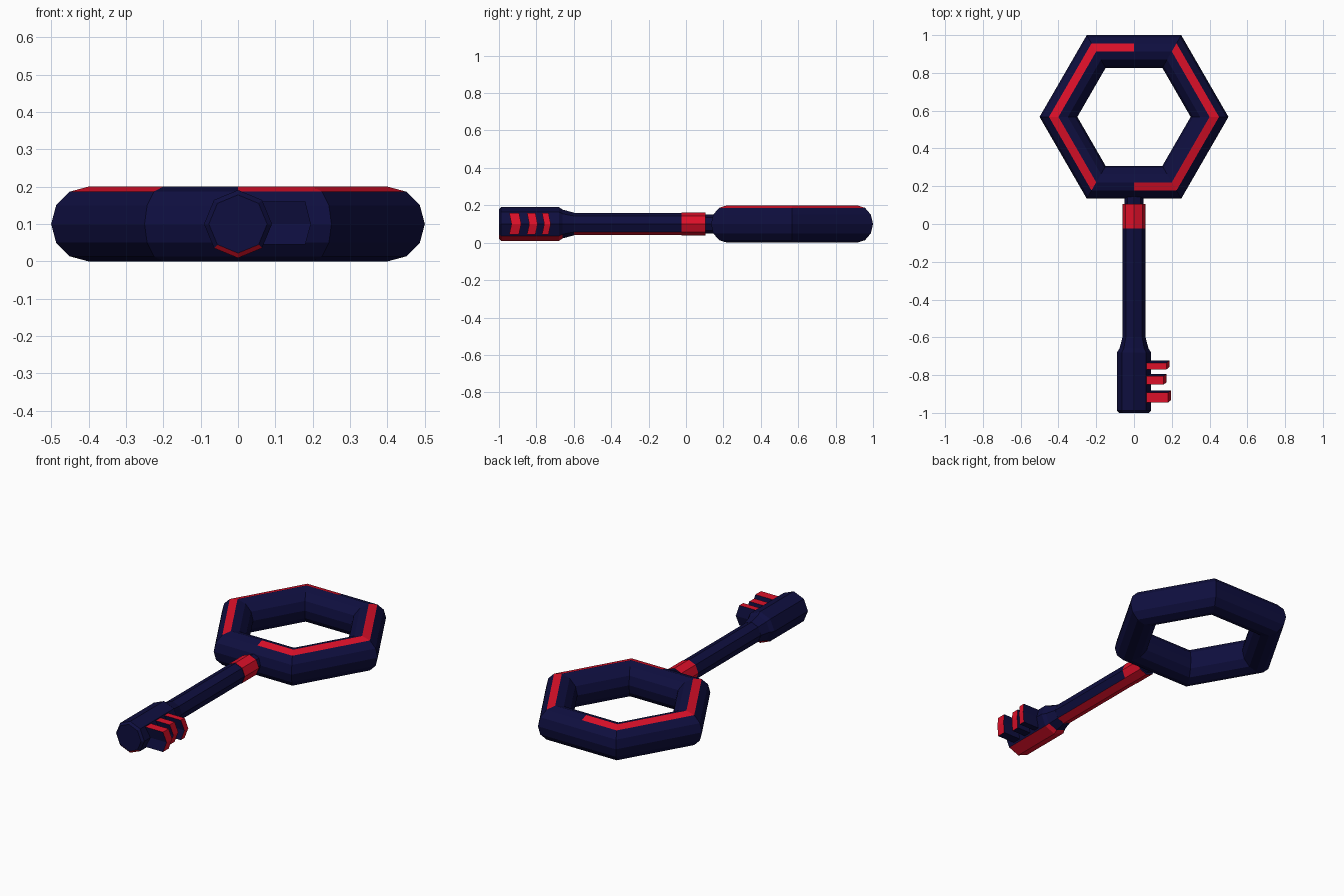
import bpy, bmesh, math

if "Cube" in bpy.data.objects:
    bpy.data.objects.remove(bpy.data.objects["Cube"])

Z0 = 0.1          # height of the key's axis
RING_Y = 0.567    # centre of the hexagonal bow


def colour(name, rgb):
    m = bpy.data.materials.new(name)
    m.diffuse_color = (*rgb, 1)
    m.use_nodes = True
    m.node_tree.nodes["Principled BSDF"].inputs["Base Color"].default_value = m.diffuse_color
    return m


navy = colour("navy", (0.0045, 0.0045, 0.05))
red = colour("red", (0.72, 0.005, 0.022))


def finish(bm, name):
    bmesh.ops.recalc_face_normals(bm, faces=bm.faces)
    me = bpy.data.meshes.new(name)
    bm.to_mesh(me)
    bm.free()
    me.materials.append(navy)
    me.materials.append(red)
    ob = bpy.data.objects.new(name, me)
    bpy.context.collection.objects.link(ob)


def bridge(bm, a, b, is_red):
    """Quads between two vertex loops; is_red(k) picks the colour."""
    n = len(a)
    for k in range(n):
        j = (k + 1) % n
        f = bm.faces.new((a[k], a[j], b[j], b[k]))
        f.material_index = int(is_red(k))


# Hexagonal bow: twelve-sided tube with a broken red stripe on top
bm = bmesh.new()
stations = [0, 60, 90, 120, 180, 240, 270, 300]
plain = {60, 240}                       # spans without the stripe
loops = []
for deg in stations:
    a = math.radians(deg)
    s = math.cos(math.radians(30)) if deg in (90, 270) else 1
    loop = []
    for k in range(12):
        t = math.radians(30 * k)
        r = (0.4 + 0.1 * math.cos(t)) * s
        loop.append(bm.verts.new((r * math.cos(a), RING_Y + r * math.sin(a),
                                  Z0 + 0.1 * math.sin(t))))
    loops.append(loop)
for i, deg in enumerate(stations):
    bridge(bm, loops[i], loops[(i + 1) % len(loops)],
           lambda k: k == 2 and deg not in plain)
finish(bm, "bow_ring")


def turned(name, profile, red_faces):
    """Eight-sided turned part along y from (y, radius) pairs."""
    bm = bmesh.new()
    loops = [[bm.verts.new((r * math.cos(k * math.pi / 4), y,
                            Z0 + r * math.sin(k * math.pi / 4)))
              for k in range(8)] for y, r in profile]
    for a, b in zip(loops, loops[1:]):
        bridge(bm, a, b, lambda k: k in red_faces)
    bm.faces.new(loops[0])
    bm.faces.new(loops[-1])
    finish(bm, name)


underside = {5, 6}
turned("bit_barrel", [(-1.0, 0.078), (-0.988, 0.091), (-0.68, 0.091), (-0.66, 0.077)], underside)
turned("shaft_taper", [(-0.66, 0.077), (-0.6, 0.061)], set())
turned("shaft", [(-0.6, 0.06), (-0.025, 0.06)], underside)
turned("collar", [(-0.025, 0.062), (0.105, 0.062)], set(range(8)))
turned("neck", [(0.105, 0.05), (0.2, 0.05)], set())


# Teeth: pointed ends, slightly swept back at mid height
def tooth(name, y0, y1, tip):
    bm = bmesh.new()
    outline = [(0.05, 0.16, 0), (tip - 0.015, 0.16, 0), (tip, 0.1, 0.012),
               (tip - 0.015, 0.045, 0), (0.05, 0.045, 0), (0.05, 0.1, 0.012)]
    front, back = [[bm.verts.new((x, y + dy, z)) for x, z, dy in outline]
                   for y in (y0, y1)]
    bridge(bm, front, back, lambda k: k in (0, 1, 2))
    for loop in (front, back):          # side walls stay navy
        bm.faces.new((loop[0], loop[1], loop[2], loop[5]))
        bm.faces.new((loop[5], loop[2], loop[3], loop[4]))
    finish(bm, name)


for i, (y0, y1, tip) in enumerate([(-0.945, -0.893, 0.195),
                                   (-0.85, -0.805, 0.172),
                                   (-0.77, -0.735, 0.187)]):
    tooth(f"tooth_{i + 1}", y0, y1, tip)
